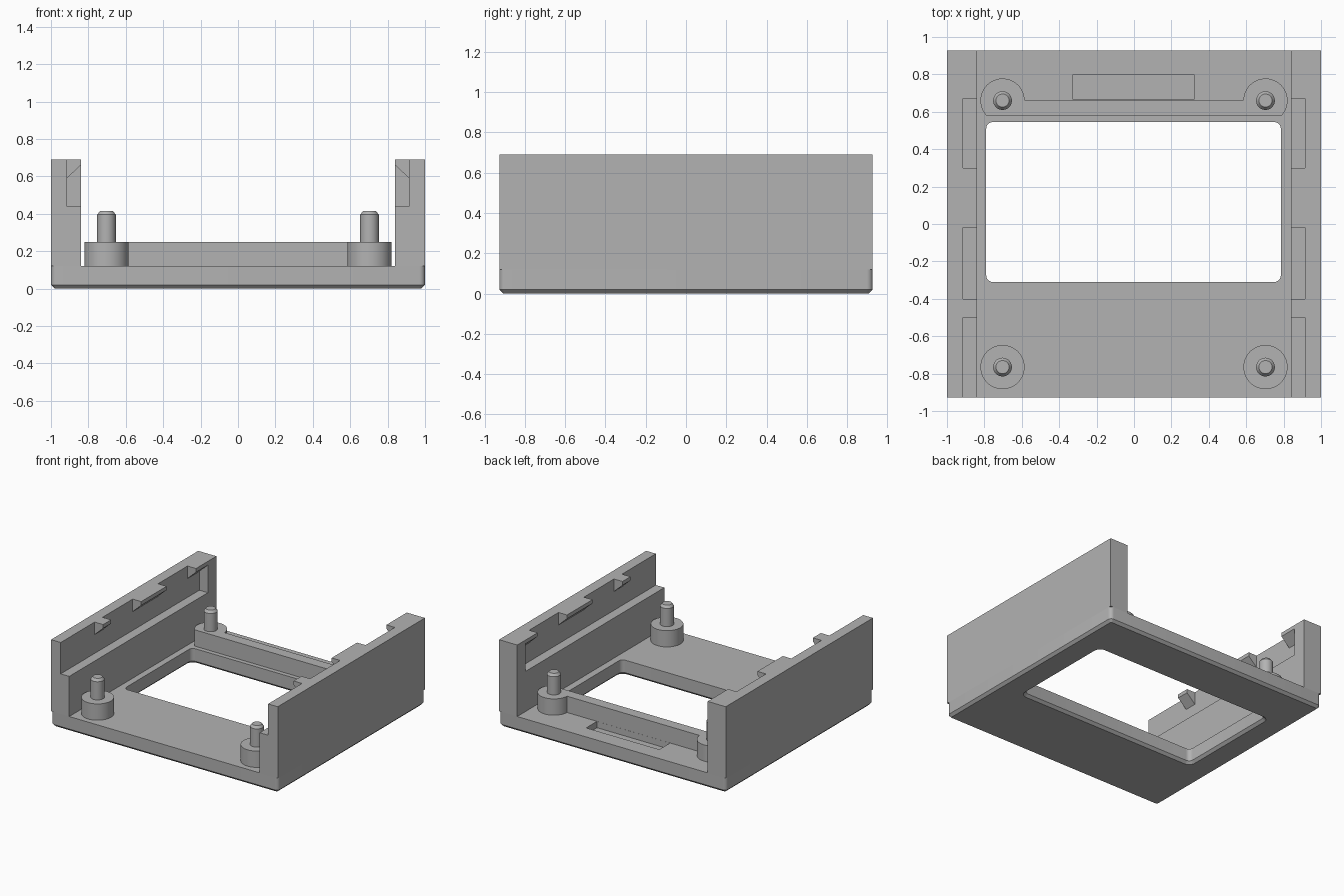
import bpy, bmesh, math
from mathutils import Vector

cube = bpy.data.objects.get("Cube")
if cube:
    bpy.data.objects.remove(cube, do_unlink=True)

grey = bpy.data.materials.new("plain_grey")
grey.use_nodes = True
colour = (0.45, 0.45, 0.45, 1)
grey.diffuse_color = colour
grey.node_tree.nodes["Principled BSDF"].inputs["Base Color"].default_value = colour


def loft(name, rings, smooth=False):
    """Skin a stack of matching rings and cap both ends."""
    bm = bmesh.new()
    loops = [[bm.verts.new(p) for p in ring] for ring in rings]
    for a, b in zip(loops, loops[1:]):
        for i in range(len(a)):
            j = (i + 1) % len(a)
            bm.faces.new((a[i], a[j], b[j], b[i]))
    bm.faces.new(loops[0])
    bm.faces.new(loops[-1])
    bmesh.ops.recalc_face_normals(bm, faces=bm.faces)
    mesh = bpy.data.meshes.new(name)
    bm.to_mesh(mesh)
    bm.free()
    mesh.materials.append(grey)
    obj = bpy.data.objects.new(name, mesh)
    bpy.context.collection.objects.link(obj)
    if smooth:
        select(obj)
        bpy.ops.object.shade_smooth_by_angle(angle=math.radians(30))
    return obj


def select(obj):
    bpy.ops.object.select_all(action='DESELECT')
    obj.select_set(True)
    bpy.context.view_layer.objects.active = obj


def box(name, x0, x1, y0, y1, z0, z1):
    ring = [(x0, y0), (x1, y0), (x1, y1), (x0, y1)]
    return loft(name, [[(x, y, z) for x, y in ring] for z in (z0, z1)])


def rounded(x0, x1, y0, y1, r, z, grow=0):
    """Rounded rectangle ring at height z, offset outwards by grow."""
    pts = []
    corners = [(x1 - r, y1 - r), (x0 + r, y1 - r), (x0 + r, y0 + r), (x1 - r, y0 + r)]
    for k, (cx, cy) in enumerate(corners):
        for i in range(7):
            a = math.pi / 2 * (k + i / 6)
            pts.append((cx + (r + grow) * math.cos(a), cy + (r + grow) * math.sin(a), z))
    return pts


def circle(cx, cy, r, z, n=48):
    return [(cx + r * math.cos(2 * math.pi * i / n),
             cy + r * math.sin(2 * math.pi * i / n), z) for i in range(n)]


def combine(obj, tool, operation):
    mod = obj.modifiers.new(operation.lower(), 'BOOLEAN')
    mod.operation = operation
    mod.solver = 'EXACT'
    mod.object = tool
    select(obj)
    bpy.ops.object.modifier_apply(modifier=mod.name)
    bpy.data.objects.remove(tool, do_unlink=True)


W, D, FLOOR, TOP = 1.0, 0.927, 0.12, 0.69
INNER, THIN = 0.84, 0.915

# Base plate with chamfered underside, window and shallow pocket
outer = (-W, W, -D, D, 0.03)
base = loft("base_plate", [rounded(*outer, 0, -0.02), rounded(*outer, 0.02), rounded(*outer, FLOOR)])
hole = (-0.79, 0.785, -0.31, 0.545, 0.035)
window = loft("window_cutter", [rounded(*hole, -0.02, 0.04), rounded(*hole, 0.02),
                                rounded(*hole, 0.2)])
combine(base, window, 'DIFFERENCE')
combine(base, box("pocket_cutter", -0.325, 0.32, 0.665, 0.80, 0.07, 0.2), 'DIFFERENCE')
select(base)
bpy.ops.object.shade_smooth_by_angle(angle=math.radians(30))

# Side walls: rebated top edge, closed at the back, with wedge-shaped catches
for side, s in (("left", 1), ("right", -1)):
    wall = box(side + "_wall", s * INNER, s * W, -D, D, FLOOR, TOP)
    rebate = box("rebate_cutter", s * (INNER - 0.1), s * THIN, -D - 0.1, 0.82, 0.44, TOP + 0.1)
    combine(wall, rebate, 'DIFFERENCE')
    wedge = [(INNER, TOP), (INNER, 0.66), (THIN, 0.59), (THIN + 0.02, 0.59), (THIN + 0.02, TOP)]
    for y0, y1 in ((-0.5, -0.4), (-0.02, 0.3), (0.67, 0.82)):
        catch = loft("catch", [[(s * x, y, z) for x, z in wedge] for y in (y0, y1)])
        combine(wall, catch, 'UNION')

# Rear bosses joined by a bar, flat along the window side
BOSS_X, REAR_Y, FRONT_Y, BOSS_R, BOSS_TOP = 0.703, 0.66, -0.765, 0.118, 0.25
arc = []
for i in range(31):
    a = math.radians(178 + (-42.7 - 178) * i / 30)
    arc.append((BOSS_X + BOSS_R * math.cos(a), REAR_Y + BOSS_R * math.sin(a)))
outline = arc + [(-x, y) for x, y in reversed(arc)]
loft("rear_boss_bar", [[(x, y, z) for x, y in outline] for z in (FLOOR, BOSS_TOP)], True)

# Front bosses and all four locating pins
for side, s in (("left", 1), ("right", -1)):
    x = s * BOSS_X
    loft(side + "_front_boss", [circle(x, FRONT_Y, BOSS_R, z) for z in (FLOOR, BOSS_TOP)], True)
    for end, y in (("front", FRONT_Y), ("rear", REAR_Y)):
        loft(f"{side}_{end}_pin", [circle(x, y, 0.05, BOSS_TOP), circle(x, y, 0.05, 0.395),
                                   circle(x, y, 0.035, 0.415)], True)
